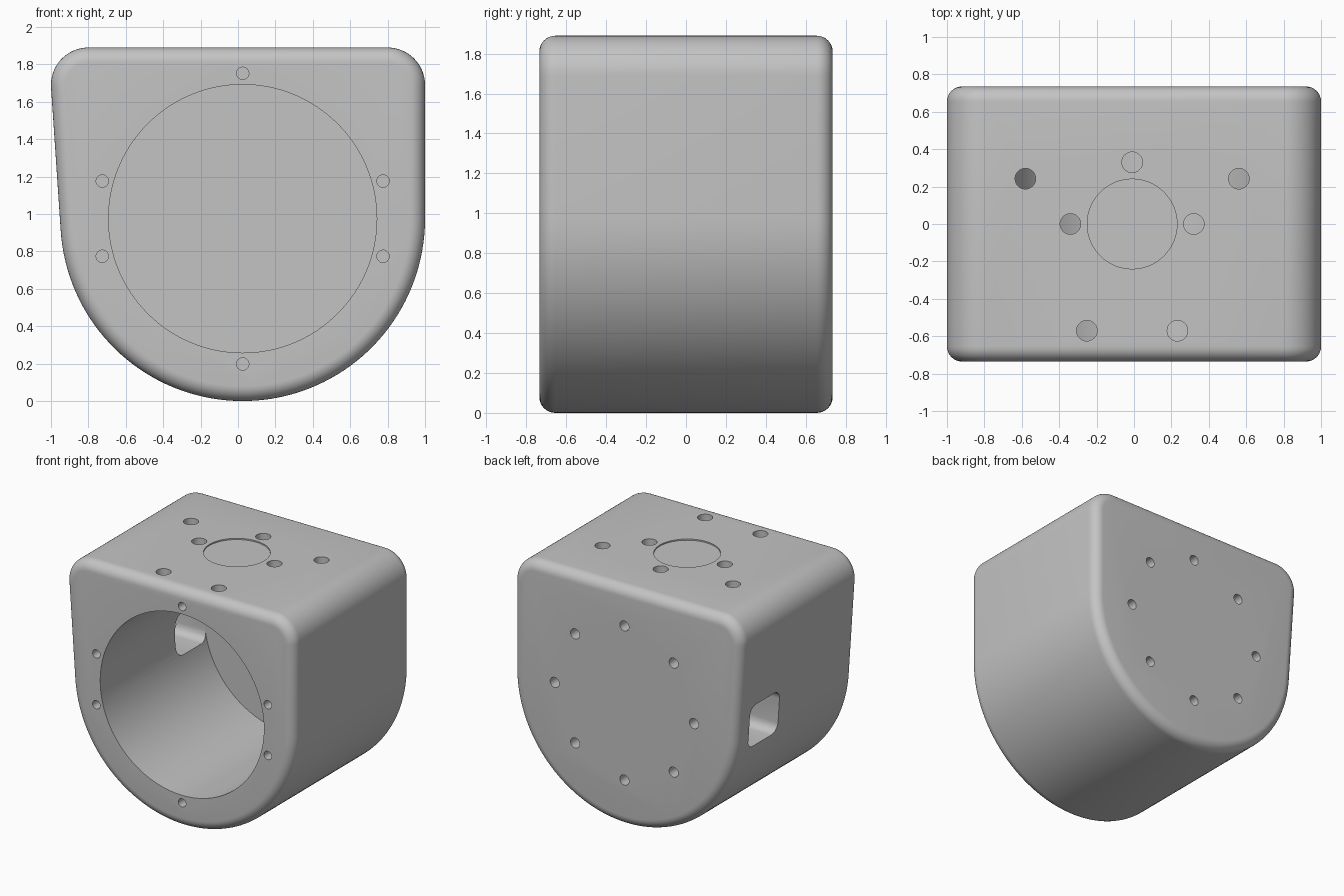
import bpy, bmesh
from math import sin, cos, pi, radians
from mathutils import Matrix, Vector

if "Cube" in bpy.data.objects:
    bpy.data.objects.remove(bpy.data.objects["Cube"])

CX, CZ = 0.025, 0.975      # bore axis
HALF = 0.735               # half depth of the housing
TOP = 1.89
EDGE = 0.08                # rounding of the front and back rims

grey = bpy.data.materials.new("light_grey")
grey.use_nodes = True
colour = (0.55, 0.55, 0.55, 1)
grey.diffuse_color = colour
grey.node_tree.nodes["Principled BSDF"].inputs["Base Color"].default_value = colour


def make_object(name, bm):
    bmesh.ops.recalc_face_normals(bm, faces=bm.faces)
    mesh = bpy.data.meshes.new(name)
    bm.to_mesh(mesh)
    bm.free()
    mesh.materials.append(grey)
    obj = bpy.data.objects.new(name, mesh)
    bpy.context.collection.objects.link(obj)
    return obj


def outline(inset, y):
    """Tangent arcs: big round bottom, two small top corners."""
    arcs = [(CX, CZ, 0.975, 183.9, 360, 72),
            (0.8, 1.69, 0.2, 0, 90, 16),
            (-0.8, 1.69, 0.2, 90, 183.9, 16)]
    pts = []
    for x, z, r, start, end, steps in arcs:
        for i in range(steps + 1):
            a = radians(start + (end - start) * i / steps)
            pts.append((x + (r - inset) * cos(a), y, z + (r - inset) * sin(a)))
    return pts


def add_rod(bm, centre, radius, depth, axis, segments=32):
    turn = Matrix.Rotation(pi / 2, 4, "X") if axis == "Y" else Matrix()
    bmesh.ops.create_cone(bm, cap_ends=True, segments=segments, radius1=radius,
                          radius2=radius, depth=depth,
                          matrix=Matrix.Translation(centre) @ turn)


def cut(target, bm):
    cutter = make_object("cutter", bm)
    cutter.hide_render = True
    mod = target.modifiers.new("cut", "BOOLEAN")
    mod.operation = "DIFFERENCE"
    mod.solver = "EXACT"
    mod.object = cutter
    bpy.context.view_layer.objects.active = target
    bpy.ops.object.modifier_apply(modifier=mod.name)
    bpy.data.objects.remove(cutter)


# Housing: outline lofted front to back with rounded rims
bm = bmesh.new()
steps = 8
rims = []
for i in range(steps + 1):
    a = pi / 2 * i / steps
    rims.append((EDGE * (1 - sin(a)), HALF - EDGE * (1 - cos(a))))
sections = [(d, -y) for d, y in rims] + [(d, y) for d, y in reversed(rims)]
rings = [[bm.verts.new(p) for p in outline(d, y)] for d, y in sections]
count = len(rings[0])
for low, high in zip(rings, rings[1:]):
    for i in range(count):
        j = (i + 1) % count
        bm.faces.new((low[i], low[j], high[j], high[i]))
bm.faces.new(rings[0])
bm.faces.new(rings[-1])
housing = make_object("housing", bm)

# Main bore, open at the front
bm = bmesh.new()
floor = 0.57
add_rod(bm, (CX, (floor - 1) / 2, CZ), 0.717, floor + 1, "Y", 128)
cut(housing, bm)

# Blind screw holes around the bore
bm = bmesh.new()
for deg in (15, 90, 165, 195, 270, 345):
    a = radians(deg)
    add_rod(bm, (CX + 0.777 * cos(a), -HALF, CZ + 0.777 * sin(a)), 0.033, 0.3, "Y")
cut(housing, bm)

# Blind ring of holes in the back
bm = bmesh.new()
for i in range(8):
    a = pi / 4 * i
    add_rod(bm, (CX + 0.61 * cos(a), HALF, CZ + 0.61 * sin(a)), 0.04, 0.24, "Y")
cut(housing, bm)

# Through holes in the top, on two circles, and a shallow round seat
bm = bmesh.new()
for radius, angles in ((0.33, (0, 90, 180)), (0.62, (23, 157, 247, 293))):
    for deg in angles:
        a = radians(deg)
        add_rod(bm, (-0.01 + radius * cos(a), radius * sin(a), 1.6), 0.055, 0.8, "Z")
add_rod(bm, (-0.01, 0, TOP), 0.24, 0.02, "Z", 64)
cut(housing, bm)

# Rounded cable window through the slanted side
bm = bmesh.new()
bmesh.ops.create_cube(bm, size=1, matrix=Matrix.Translation((-0.85, 0.385, 0.97))
                      @ Matrix.Diagonal((0.6, 0.37, 0.34, 1)))
long_edges = [e for e in bm.edges
              if abs((e.verts[0].co - e.verts[1].co).normalized().x) > 0.9]
bmesh.ops.bevel(bm, geom=long_edges, offset=0.07, segments=6, profile=0.5,
                affect="EDGES")
cut(housing, bm)

# Smooth the curved walls, keep the cut edges crisp
bpy.ops.object.select_all(action="DESELECT")
housing.select_set(True)
bpy.context.view_layer.objects.active = housing
bpy.ops.object.shade_smooth_by_angle(angle=radians(30))
